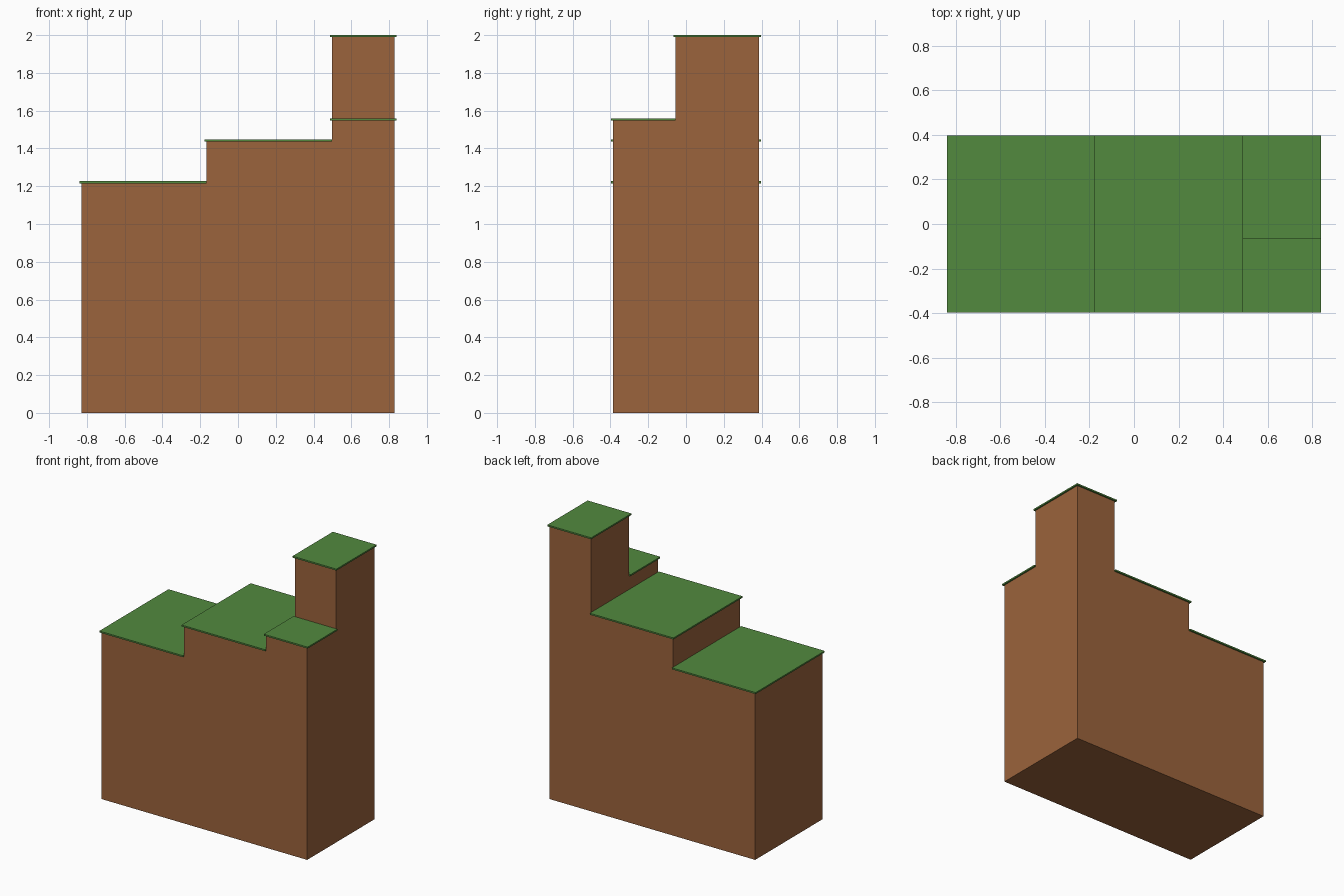
import bpy, bmesh
from mathutils import Vector, Matrix

if "Cube" in bpy.data.objects:
    bpy.data.objects.remove(bpy.data.objects["Cube"])

U = 2 / 18.1   # block grid unit, so 18 units plus the turf make 2.0
T = 0.1        # turf thickness and overhang, in grid units


def material(name, rgb):
    m = bpy.data.materials.new(name)
    m.diffuse_color = (*rgb, 1)
    m.use_nodes = True
    m.node_tree.nodes["Principled BSDF"].inputs["Base Color"].default_value = m.diffuse_color
    return m


def add_object(name, bm, mat):
    bmesh.ops.scale(bm, vec=(U, U, U), verts=bm.verts)
    bmesh.ops.recalc_face_normals(bm, faces=bm.faces)
    me = bpy.data.meshes.new(name)
    bm.to_mesh(me)
    bm.free()
    me.materials.append(mat)
    ob = bpy.data.objects.new(name, me)
    bpy.context.collection.objects.link(ob)
    return ob


def slab(name, x0, x1, y0, y1, z, mat):
    bm = bmesh.new()
    size = Matrix.Diagonal((x1 - x0, y1 - y0, T, 1))
    place = Matrix.Translation(((x0 + x1) / 2, (y0 + y1) / 2, z + T / 2))
    bmesh.ops.create_cube(bm, size=1, matrix=place @ size)
    return add_object(name, bm, mat)


earth = material("earth", (0.33, 0.126, 0.045))
grass = material("grass", (0.084, 0.254, 0.049))

# Earth body: stepped front profile extruded through the depth
bm = bmesh.new()
profile = [(-7.5, 0), (7.5, 0), (7.5, 14), (4.5, 14),
           (4.5, 13), (-1.5, 13), (-1.5, 11), (-7.5, 11)]
face = bm.faces.new([bm.verts.new((x, -3.5, z)) for x, z in profile])
ext = bmesh.ops.extrude_face_region(bm, geom=[face], use_keep_orig=True)
bmesh.ops.translate(bm, vec=(0, 7, 0),
                    verts=[g for g in ext["geom"] if isinstance(g, bmesh.types.BMVert)])
bmesh.ops.recalc_face_normals(bm, faces=bm.faces)

# Tower: raise the rear part of the highest step
bmesh.ops.bisect_plane(bm, geom=bm.verts[:] + bm.edges[:] + bm.faces[:],
                       plane_co=Vector((0, -0.5, 0)), plane_no=Vector((0, 1, 0)))
top = [f for f in bm.faces
       if all(v.co.z > 13.9 and v.co.y > -0.6 for v in f.verts)]
ext = bmesh.ops.extrude_face_region(bm, geom=top)
bmesh.ops.translate(bm, vec=(0, 0, 4),
                    verts=[g for g in ext["geom"] if isinstance(g, bmesh.types.BMVert)])
bmesh.ops.dissolve_limit(bm, angle_limit=0.01, verts=bm.verts, edges=bm.edges)
add_object("earth_body", bm, earth)

# Grass: thin overhanging slab on each step, ending at the next wall
slab("grass_low_step", -7.5 - T, -1.5, -3.5 - T, 3.5 + T, 11, grass)
slab("grass_middle_step", -1.5 - T, 4.5, -3.5 - T, 3.5 + T, 13, grass)
slab("grass_front_corner", 4.5 - T, 7.5 + T, -3.5 - T, -0.5, 14, grass)
slab("grass_tower_top", 4.5 - T, 7.5 + T, -0.5 - T, 3.5 + T, 18, grass)
